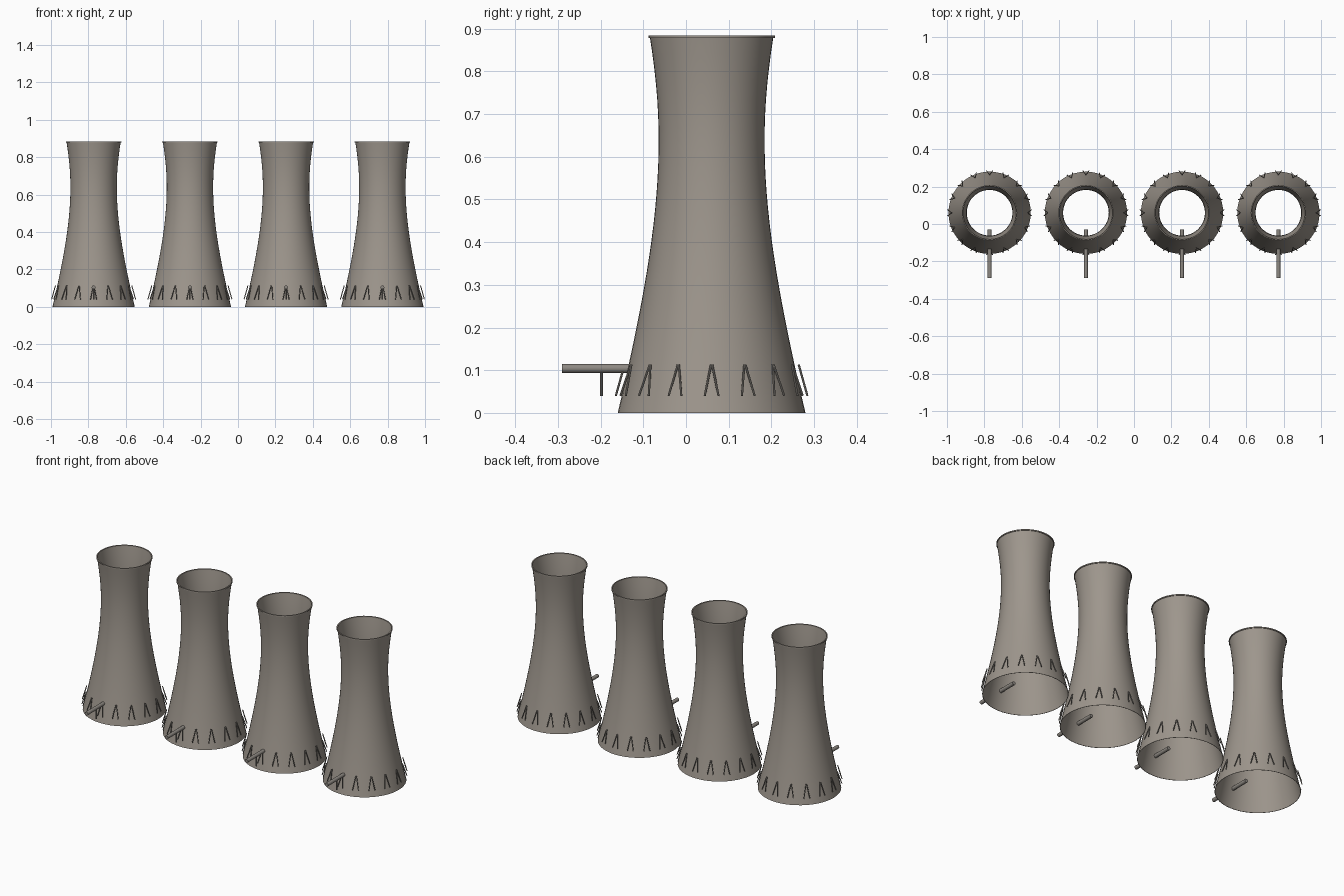
import bpy, bmesh, math
from mathutils import Vector

if "Cube" in bpy.data.objects:
    bpy.data.objects.remove(bpy.data.objects["Cube"])

YC, SEGS = 0.06, 48
XS = (-0.772, -0.257, 0.257, 0.772)


def material(name, rgb):
    m = bpy.data.materials.new(name)
    m.diffuse_color = (*rgb, 1)
    m.use_nodes = True
    m.node_tree.nodes["Principled BSDF"].inputs["Base Color"].default_value = m.diffuse_color
    return m


concrete = material("concrete", (0.34, 0.305, 0.265))
steel = material("weathered steel", (0.27, 0.25, 0.225))


def finish(name, bm, mat, x):
    me = bpy.data.meshes.new(name)
    bm.to_mesh(me)
    bm.free()
    me.materials.append(mat)
    ob = bpy.data.objects.new(name, me)
    ob.location = (x, YC, 0)
    bpy.context.collection.objects.link(ob)
    bpy.context.view_layer.objects.active = ob
    ob.select_set(True)
    bpy.ops.object.shade_smooth_by_angle(angle=math.radians(40))
    ob.select_set(False)
    return ob


def lathe(profile, closed):
    """Spin (radius, height) points around the z axis."""
    bm = bmesh.new()
    rings = [[bm.verts.new((r * math.cos(a), r * math.sin(a), z))
              for a in (2 * math.pi * i / SEGS for i in range(SEGS))]
             for r, z in profile]
    pairs = list(zip(rings, rings[1:]))
    if closed:
        pairs.append((rings[-1], rings[0]))
    for lo, hi in pairs:
        for i in range(SEGS):
            j = (i + 1) % SEGS
            bm.faces.new((lo[i], lo[j], hi[j], hi[i]))
    return bm


def rod(bm, a, b, radius, segs):
    """Add a capped cylinder between two points."""
    a, b = Vector(a), Vector(b)
    new = bmesh.ops.create_cone(bm, cap_ends=True, segments=segs, radius1=radius,
                                radius2=radius, depth=(b - a).length)["verts"]
    rot = (b - a).to_track_quat("Z", "Y")
    for v in new:
        v.co = rot @ v.co + (a + b) / 2


def polar(r, a, z):
    return (r * math.cos(a), r * math.sin(a), z)


def shell_radius(z):
    """Hyperbolic waist, tighter above the throat."""
    c = 0.437 if z < 0.64 else 0.40
    return 0.124 * math.sqrt(1 + ((z - 0.64) / c) ** 2)


heights = [0.88 * i / 24 for i in range(25)]
for n, x in enumerate(XS, 1):
    # Thin open shell
    outer = [(shell_radius(z), z) for z in heights]
    inner = [(r - 0.002, z) for r, z in reversed(outer)]
    finish(f"tower_shell_{n}", lathe(outer + inner, True), concrete, x)

    # Rim around the mouth
    rim = [(0.142, 0.878), (0.148, 0.878), (0.148, 0.884), (0.142, 0.884)]
    finish(f"top_rim_{n}", lathe(rim, True), concrete, x)

    # Ring of V-shaped struts
    bm = bmesh.new()
    for k in range(16):
        a = k * math.pi / 8
        for s in (-1, 1):
            rod(bm, polar(0.225, a + s * 0.072, 0.04),
                polar(0.204, a + s * 0.006, 0.113), 0.0026, 8)
    finish(f"base_struts_{n}", bm, steel, x)

    # Inlet pipe through the wall, and its post
    bm = bmesh.new()
    rod(bm, (0, -0.35, 0.104), (0, -0.09, 0.104), 0.0105, 16)
    rod(bm, (0, -0.258, 0.04), (0, -0.258, 0.1), 0.004, 8)
    finish(f"inlet_pipe_{n}", bm, steel, x)
